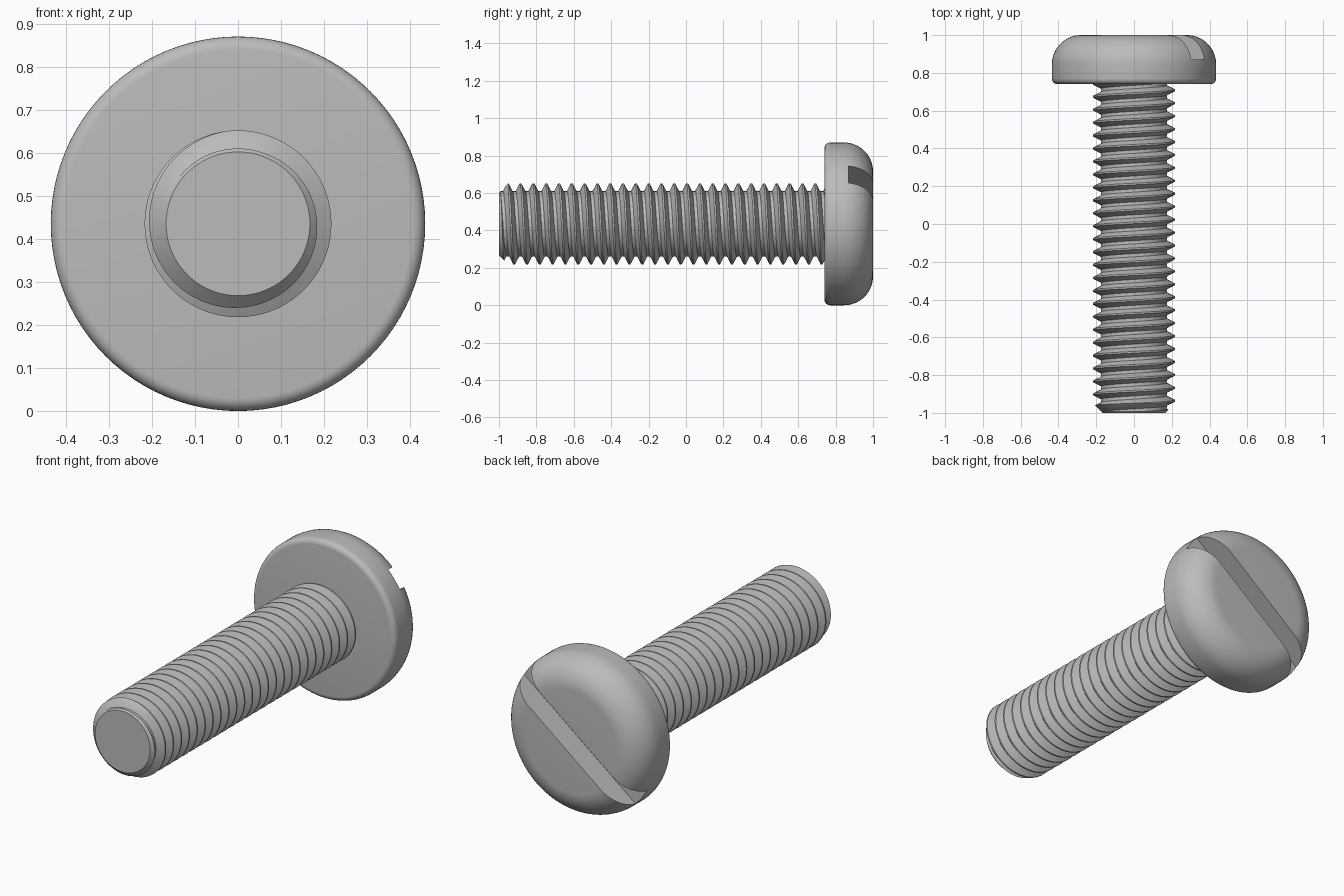
import bpy, bmesh
from math import sin, cos, pi, radians
from mathutils import Matrix, Vector

if "Cube" in bpy.data.objects:
    bpy.data.objects.remove(bpy.data.objects["Cube"], do_unlink=True)

HEAD_R = 0.435          # also the height of the screw axis
CREST_R, ROOT_R = 0.217, 0.175
PITCH = 0.0685
STEPS = 72              # columns per thread turn

steel = bpy.data.materials.new("steel grey")
steel.use_nodes = True
colour = (0.5, 0.5, 0.5, 1)
steel.diffuse_color = colour
steel.node_tree.nodes["Principled BSDF"].inputs["Base Color"].default_value = colour


def make_object(name, bm):
    """Lift the mesh to the screw axis and link it to the scene."""
    bmesh.ops.recalc_face_normals(bm, faces=bm.faces)
    bmesh.ops.translate(bm, verts=bm.verts, vec=(0, 0, HEAD_R))
    mesh = bpy.data.meshes.new(name)
    bm.to_mesh(mesh)
    bm.free()
    mesh.materials.append(steel)
    obj = bpy.data.objects.new(name, mesh)
    bpy.context.collection.objects.link(obj)
    return obj


def lathe(name, profile, steps=96):
    """Turn a list of (radius, y) points about the y axis."""
    bm = bmesh.new()
    verts = [bm.verts.new((r, y, 0)) for r, y in profile]
    edges = [bm.edges.new(pair) for pair in zip(verts, verts[1:])]
    bmesh.ops.spin(bm, geom=verts + edges, cent=(0, 0, 0), axis=(0, 1, 0),
                   angle=2 * pi, steps=steps)
    bmesh.ops.remove_doubles(bm, verts=bm.verts, dist=1e-5)
    return make_object(name, bm)


def arc(r, y, radius, start, end, count):
    angles = [radians(start + (end - start) * i / count) for i in range(count + 1)]
    return [(r + radius * cos(a), y + radius * sin(a)) for a in angles]


def cut(obj, tool, operation):
    mod = obj.modifiers.new("cut", "BOOLEAN")
    mod.operation, mod.solver, mod.object = operation, "EXACT", tool
    bpy.context.view_layer.objects.active = obj
    bpy.ops.object.modifier_apply(modifier=mod.name)
    bpy.data.objects.remove(tool, do_unlink=True)


def smooth(obj):
    bpy.ops.object.select_all(action="DESELECT")
    obj.select_set(True)
    bpy.context.view_layer.objects.active = obj
    bpy.ops.object.shade_smooth_by_angle(angle=radians(25))


# Pan head with rounded rim
head = lathe("screw_head",
             [(0, 0.74)]
             + arc(HEAD_R - 0.03, 0.77, 0.03, -90, 0, 6)
             + arc(HEAD_R - 0.155, 0.845, 0.155, 0, 90, 16)
             + [(0, 1)])

# Diagonal driver slot
bm = bmesh.new()
bmesh.ops.create_cube(bm, size=1)
bmesh.ops.scale(bm, verts=bm.verts, vec=(1.2, 0.26, 0.115))
bmesh.ops.translate(bm, verts=bm.verts, vec=(0, 1, 0))
bmesh.ops.rotate(bm, verts=bm.verts, cent=(0, 0, 0),
                 matrix=Matrix.Rotation(radians(-38), 3, "Y"))
cut(head, make_object("slot_cutter", bm), "DIFFERENCE")
smooth(head)

# Right-hand thread: a trapezoid profile swept along a helix
profile = [(CREST_R, -PITCH / 16), (CREST_R, PITCH / 16),
           (ROOT_R, PITCH * 3 / 8), (ROOT_R, PITCH * 5 / 8)]
bm = bmesh.new()
columns = []
for i in range(STEPS * 31):
    turn = i / STEPS
    phi = 2 * pi * turn
    y0 = -0.953 + PITCH * (turn - 4)
    columns.append([bm.verts.new((r * sin(phi), y0 + dy, r * cos(phi)))
                    for r, dy in profile])
for i in range(len(columns) - STEPS - 1):
    a = columns[i] + columns[i + STEPS][:1]
    b = columns[i + 1] + columns[i + STEPS + 1][:1]
    for j in range(len(profile)):
        bm.faces.new((a[j], a[j + 1], b[j + 1], b[j]))

# Trim both ends square and cap them
for y, side in ((-1.05, -1), (0.77, 1)):
    bmesh.ops.bisect_plane(bm, geom=bm.verts[:] + bm.edges[:] + bm.faces[:],
                           plane_co=Vector((0, y, 0)), plane_no=Vector((0, side, 0)),
                           clear_outer=True)
bmesh.ops.holes_fill(bm, edges=[e for e in bm.edges if e.is_boundary], sides=0)
shank = make_object("threaded_shank", bm)

# Chamfer the tip by keeping only what fits in a turned blank
blank = lathe("tip_blank", [(0, -1), (0.167, -1), (0.25, -0.917), (0.25, 0.76), (0, 0.76)])
cut(shank, blank, "INTERSECT")
smooth(shank)
